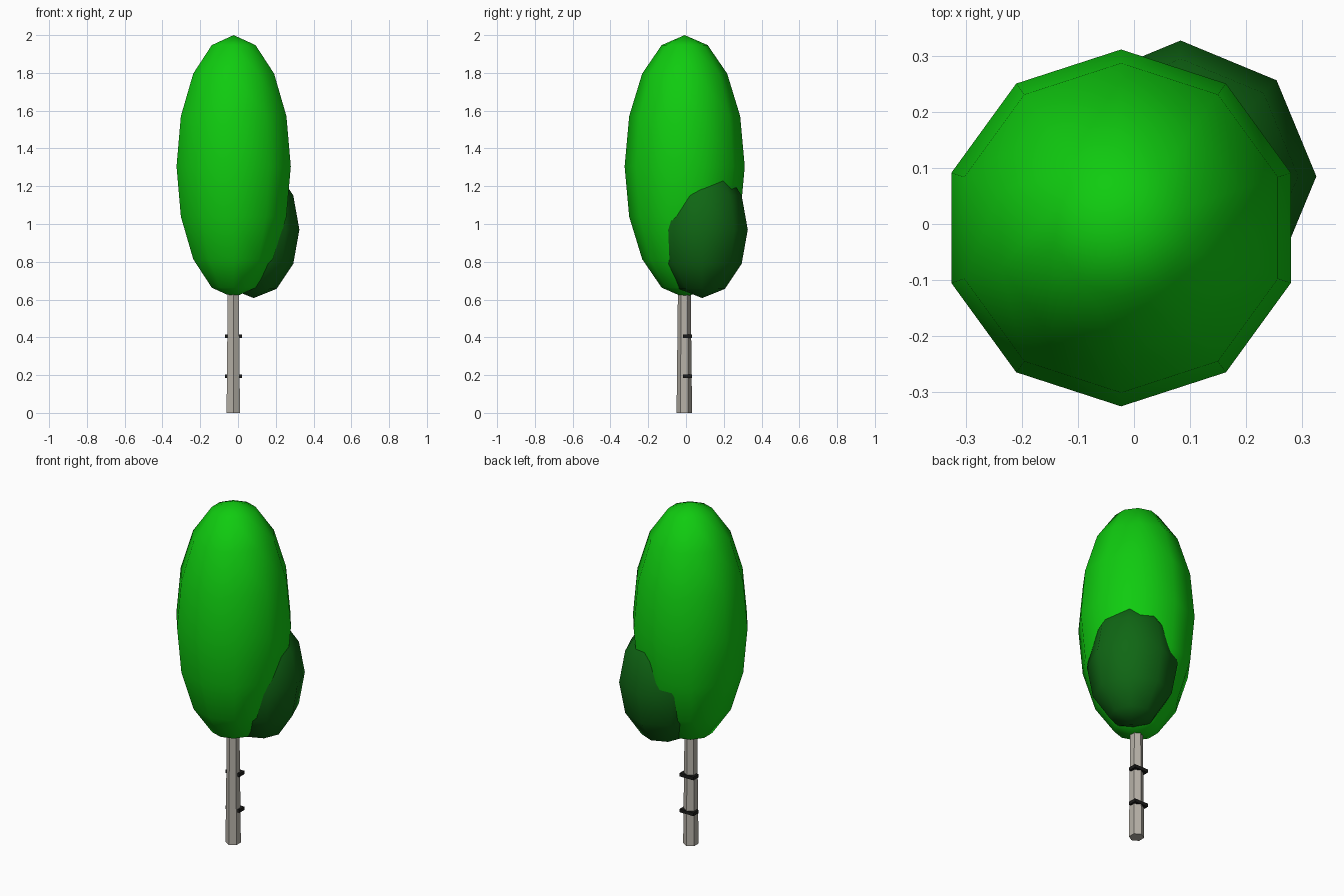
import bpy

if "Cube" in bpy.data.objects:
    bpy.data.objects.remove(bpy.data.objects["Cube"])


def finish(name, color, smooth=False):
    obj = bpy.context.object
    obj.name = name
    bpy.ops.object.transform_apply(location=False, rotation=False, scale=True)
    mat = bpy.data.materials.new(name + "_color")
    mat.diffuse_color = (*color, 1)
    mat.use_nodes = True
    mat.node_tree.nodes["Principled BSDF"].inputs["Base Color"].default_value = mat.diffuse_color
    obj.data.materials.append(mat)
    if smooth:
        bpy.ops.object.shade_smooth()
    return obj


def crown(name, center, radius, half_height, segments, rings, color):
    bpy.ops.mesh.primitive_uv_sphere_add(segments=segments, ring_count=rings,
                                         radius=1, location=center)
    bpy.context.object.scale = (radius, radius, half_height)
    return finish(name, color, smooth=True)


# Tall main foliage and the smaller, darker clump behind it
crown("main_foliage", (-0.023, -0.007, 1.305), 0.318, 0.695, 10, 8, (0.005, 0.60, 0.005))
crown("side_foliage", (0.083, 0.085, 0.97), 0.242, 0.362, 8, 6, (0.005, 0.135, 0.007))

# Tapered six-sided trunk, running up into the foliage
bpy.ops.mesh.primitive_cone_add(vertices=6, radius1=0.041, radius2=0.030,
                                depth=1.0, location=(-0.025, -0.009, 0.5))
finish("trunk", (0.47, 0.44, 0.39))

# Dark bark marks wrapped around the back of the trunk
for i, z in enumerate((0.195, 0.405)):
    bpy.ops.mesh.primitive_cube_add(size=1, location=(-0.025, 0.008, z))
    bpy.context.object.scale = (0.09, 0.047, 0.019)
    finish(f"bark_mark_{i + 1}", (0.012, 0.012, 0.011))
